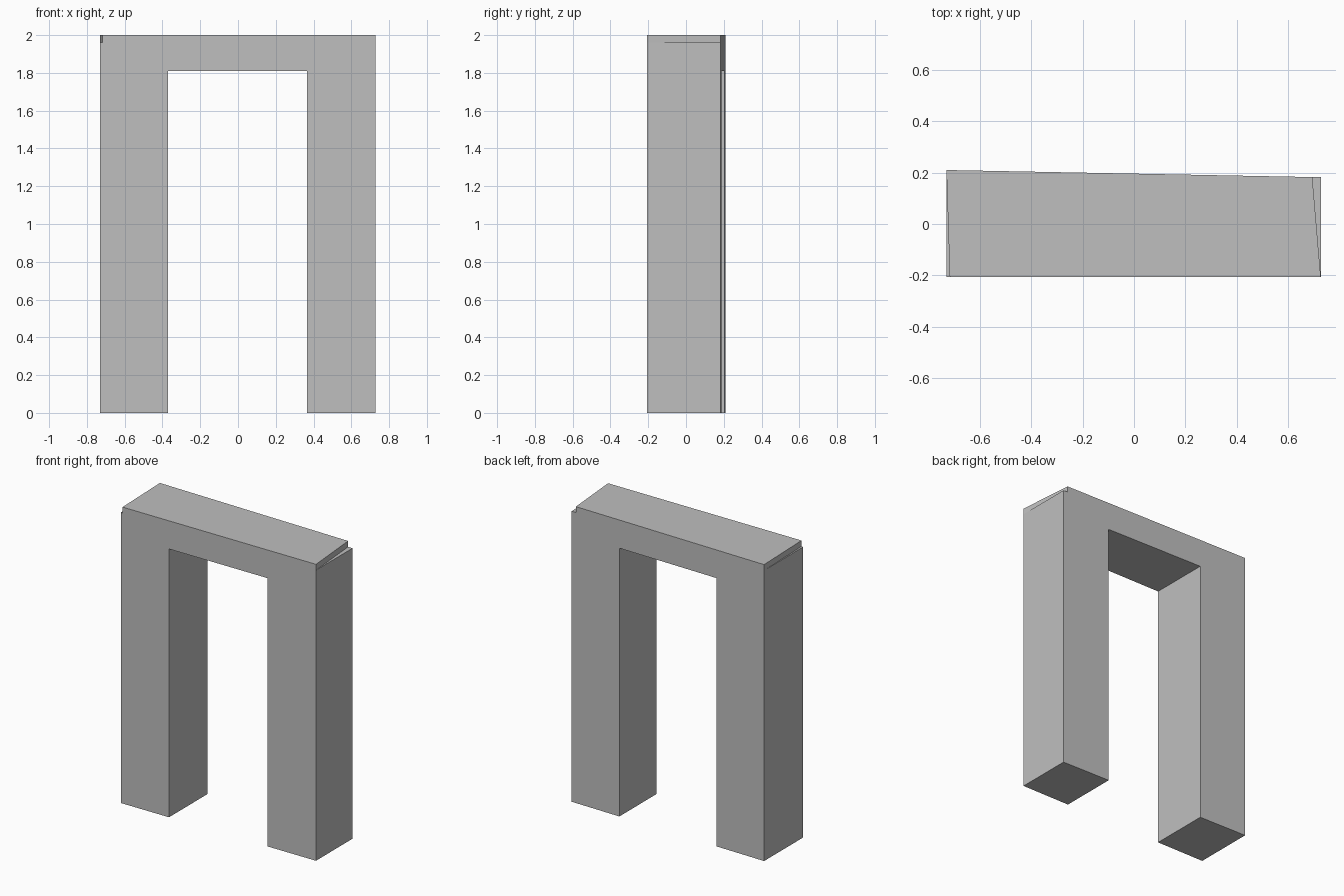
import bpy
import bmesh

cube = bpy.data.objects.get("Cube")
if cube:
    bpy.data.objects.remove(cube, do_unlink=True)

# Single plain grey
grey = bpy.data.materials.new("light grey")
grey.use_nodes = True
colour = (0.52, 0.52, 0.52, 1)
grey.diffuse_color = colour
grey.node_tree.nodes["Principled BSDF"].inputs["Base Color"].default_value = colour

FRONT = -0.207
LEFT, RIGHT = 0.727, -0.73          # outer ends of the legs
INNER_LEFT, INNER_RIGHT = 0.365, -0.37
SOFFIT, LEG_TOP, TOP = 1.81, 1.96, 2.0


def back(x):
    """Depth of the slightly skewed back wall at x."""
    return 0.182 + (LEFT - x) / (LEFT - RIGHT) * 0.028


def block(name, front_x, back_x, z0, z1):
    """Upright prism between the front line and the skewed back wall."""
    plan = [(front_x[0], FRONT), (front_x[1], FRONT),
            (back_x[1], back(back_x[1])), (back_x[0], back(back_x[0]))]
    bm = bmesh.new()
    base = bm.faces.new([bm.verts.new((x, y, z0)) for x, y in plan])
    ext = bmesh.ops.extrude_face_region(bm, geom=[base], use_keep_orig=True)
    for v in ext["geom"]:
        if isinstance(v, bmesh.types.BMVert):
            v.co.z = z1
    bmesh.ops.recalc_face_normals(bm, faces=bm.faces)
    mesh = bpy.data.meshes.new(name)
    bm.to_mesh(mesh)
    bm.free()
    mesh.materials.append(grey)
    obj = bpy.data.objects.new(name, mesh)
    bpy.context.collection.objects.link(obj)


# Legs
for name, span in (("right_leg", (RIGHT, INNER_RIGHT)),
                   ("left_leg", (INNER_LEFT, LEFT))):
    block(name, span, span, 0, LEG_TOP)

# Lintel between the legs
opening = (INNER_RIGHT, INNER_LEFT)
block("lintel", opening, opening, SOFFIT, LEG_TOP)

# Top slab, its ends cut askew so a sliver of each leg top shows
block("top_slab", (-0.717, LEFT), (RIGHT, 0.694), LEG_TOP, TOP)
